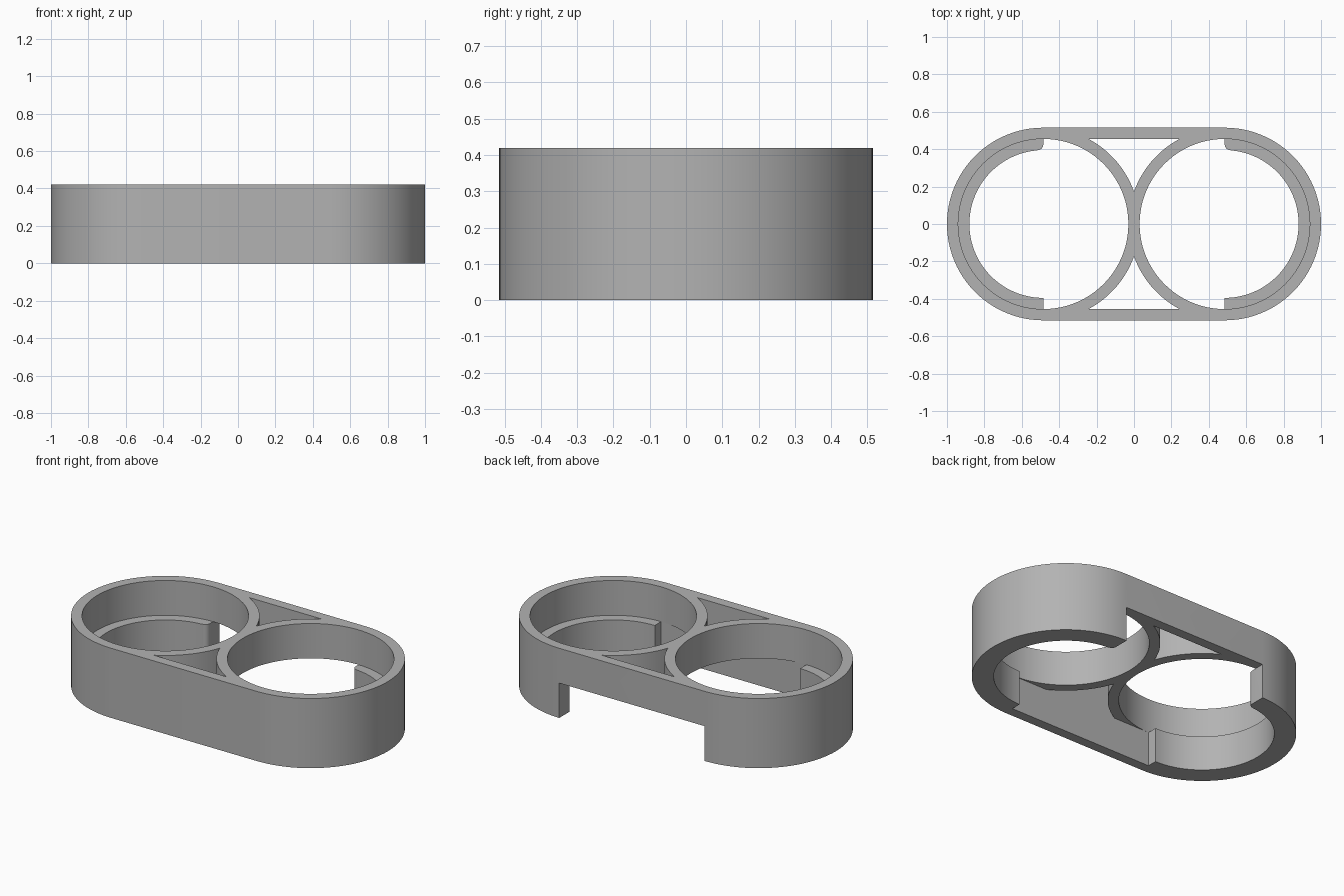
import bpy, bmesh
from math import sin, cos, pi, acos, asin, radians

cube = bpy.data.objects.get("Cube")
if cube:
    bpy.data.objects.remove(cube)

CX = 0.485             # bore centre offset
R_OUT = 0.515          # outer radius
R_BORE = 0.455         # upper bore radius
R_LIP = 0.395          # lower lip radius
H, STEP = 0.42, 0.21   # full height, ledge height

grey = bpy.data.materials.new("plain grey")
grey.use_nodes = True
colour = (0.45, 0.45, 0.45, 1)
grey.diffuse_color = colour
grey.node_tree.nodes["Principled BSDF"].inputs["Base Color"].default_value = colour


def arc(cx, cy, r, a0, a1, n=48):
    return [(cx + r * cos(a0 + (a1 - a0) * i / n),
             cy + r * sin(a0 + (a1 - a0) * i / n)) for i in range(n + 1)]


def prism(name, outline, z0, z1):
    """Extrude a closed outline from z0 up to z1."""
    bm = bmesh.new()
    face = bm.faces.new([bm.verts.new((x, y, z0)) for x, y in outline])
    top = bmesh.ops.extrude_face_region(bm, geom=[face])["geom"]
    for v in top:
        if isinstance(v, bmesh.types.BMVert):
            v.co.z = z1
    bmesh.ops.remove_doubles(bm, verts=bm.verts, dist=1e-5)
    bmesh.ops.recalc_face_normals(bm, faces=bm.faces)
    mesh = bpy.data.meshes.new(name)
    bm.to_mesh(mesh)
    bm.free()
    obj = bpy.data.objects.new(name, mesh)
    bpy.context.collection.objects.link(obj)
    mesh.materials.append(grey)
    return obj


# Rounded outer block
body = prism("double_ring_holder",
             arc(CX, 0, R_OUT, -pi / 2, pi / 2) + arc(-CX, 0, R_OUT, pi / 2, 3 * pi / 2),
             0, H)

# Lower cavity: lipped ends, flat front wall, open back with rounded lip corners
f = 0.03
right = [(CX, -R_BORE)] + arc(CX, 0, R_LIP, -pi / 2, pi / 2 - 0.08)
right += arc(CX + f, R_LIP + f, f, 1.5 * pi, pi, 8) + [(CX, 0.7)]
left = [(-x, y) for x, y in reversed(right)]
cutters = [prism("lower_cavity_cutter", right + left, -0.1, STEP)]

# Upper bores and the triangular pockets between them
a = pi - asin(R_BORE / R_OUT)
b = pi - acos(CX / R_OUT)
a, b = min(a, b), max(a, b)
for s in (1, -1):
    cutters.append(prism("bore_cutter", arc(s * CX, 0, R_BORE, 0, 2 * pi, 96)[:-1], STEP, 0.6))
    side = arc(CX, 0, R_OUT, a, b, 16)
    pocket = side + [(-x, y) for x, y in reversed(side[:-1])]
    cutters.append(prism("pocket_cutter", [(x, s * y) for x, y in pocket], STEP - 0.02, 0.6))

bpy.context.view_layer.objects.active = body
body.select_set(True)
for c in cutters:
    mod = body.modifiers.new("cut", "BOOLEAN")
    mod.operation = "DIFFERENCE"
    mod.solver = "EXACT"
    mod.object = c
    bpy.ops.object.modifier_apply(modifier=mod.name)
    bpy.data.objects.remove(c)

bpy.ops.object.shade_smooth_by_angle(angle=radians(30))
